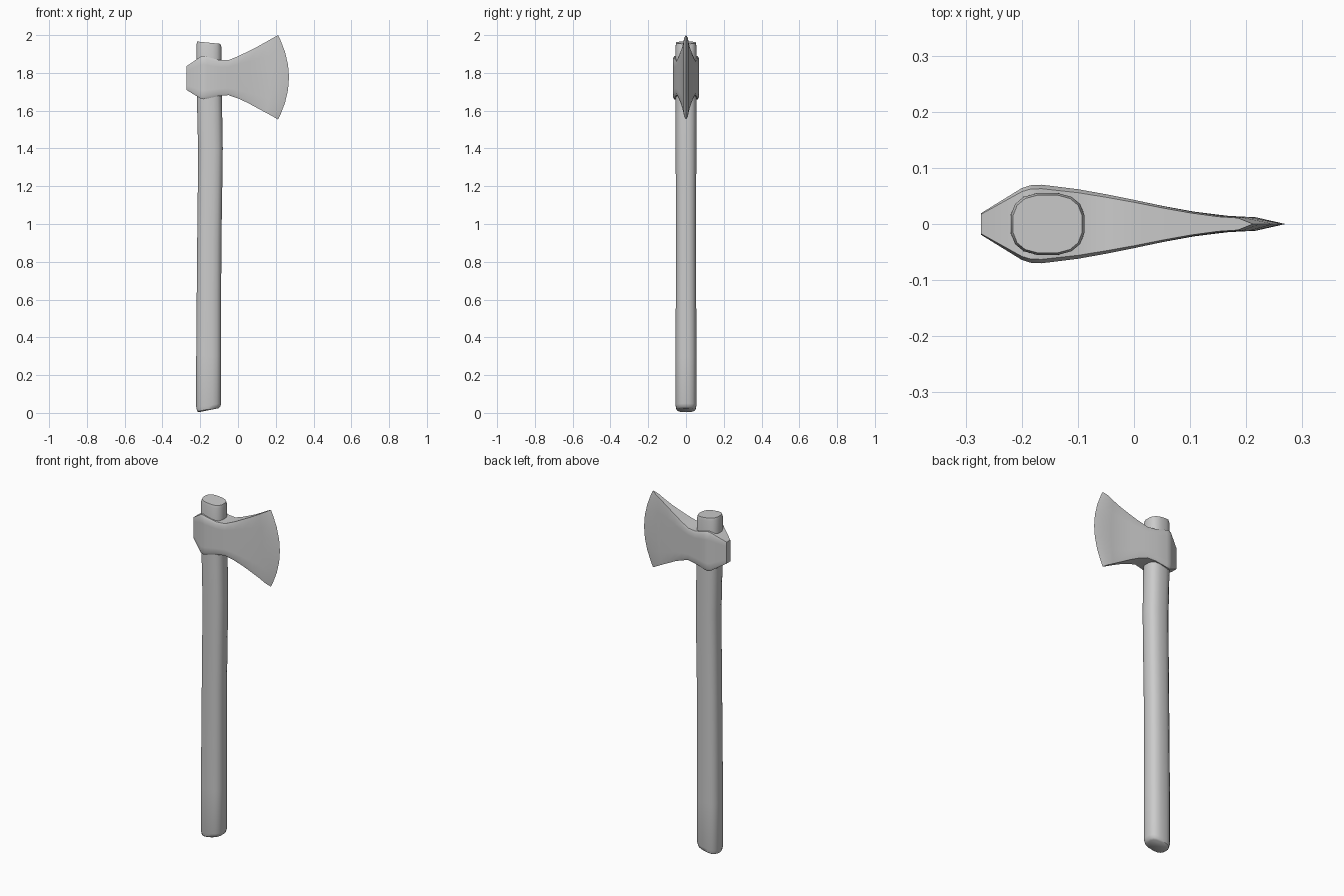
import bpy, bmesh, math

cube = bpy.data.objects.get("Cube")
if cube:
    bpy.data.objects.remove(cube, do_unlink=True)

GREY = (0.6, 0.6, 0.6, 1)
mat = bpy.data.materials.new("plain grey")
mat.use_nodes = True
mat.diffuse_color = GREY
mat.node_tree.nodes["Principled BSDF"].inputs["Base Color"].default_value = GREY


def loft(name, rings, angle):
    """Skin closed rings of equal length and cap both ends."""
    bm = bmesh.new()
    loops = [[bm.verts.new(p) for p in ring] for ring in rings]
    n = len(loops[0])
    for a, b in zip(loops, loops[1:]):
        for i in range(n):
            j = (i + 1) % n
            bm.faces.new((a[i], a[j], b[j], b[i]))
    bm.faces.new(loops[0][::-1])
    bm.faces.new(loops[-1])
    bmesh.ops.remove_doubles(bm, verts=bm.verts, dist=0.0002)
    bmesh.ops.recalc_face_normals(bm, faces=bm.faces)
    mesh = bpy.data.meshes.new(name)
    bm.to_mesh(mesh)
    bm.free()
    mesh.materials.append(mat)
    obj = bpy.data.objects.new(name, mesh)
    bpy.context.collection.objects.link(obj)
    bpy.ops.object.select_all(action='DESELECT')
    obj.select_set(True)
    bpy.context.view_layer.objects.active = obj
    bpy.ops.object.shade_smooth_by_angle(angle=math.radians(angle))
    return obj


def handle_ring(cx, z, scale, slant):
    """Rounded-square ring, tilted along x by slant."""
    ring = []
    for k in range(16):
        a = 2 * math.pi * (k + 0.5) / 16
        c, s = math.cos(a), math.sin(a)
        x = 0.067 * scale * math.copysign(abs(c) ** 0.75, c)
        y = 0.056 * scale * math.copysign(abs(s) ** 0.75, s)
        ring.append((cx + x, y, z + slant * x))
    return ring


# Handle: gently bent shaft with rounded, slanted ends
shaft = [(-0.155, 0.014, 0.78, 0.2), (-0.155, 0.02, 0.92, 0.2), (-0.155, 0.04, 1, 0.15),
         (-0.155, 0.3, 1, 0), (-0.154, 0.6, 0.98, 0), (-0.152, 0.9, 0.97, 0),
         (-0.148, 1.2, 0.98, 0), (-0.146, 1.4, 0.99, 0), (-0.15, 1.6, 1, 0),
         (-0.154, 1.8, 1, 0), (-0.154, 1.945, 0.99, -0.1), (-0.154, 1.96, 0.93, -0.1)]
loft("handle", [handle_ring(*s) for s in shaft], 40)


def head_ring(x, half, low, high, bulge):
    """Upright slab section whose middle bows forward by bulge."""
    steps = [-1, -0.88, -0.6, -0.3, 0, 0.3, 0.6, 0.88, 1]

    def point(t, side):
        y = side * half * (0.9 if abs(t) == 1 else 1)
        return (x + bulge * (1 - t * t), y, (low + high) / 2 + t * (high - low) / 2)
    return [point(t, -1) for t in steps] + [point(t, 1) for t in reversed(steps)]


# Axe head: poll, eye, cheeks, flaring blade and cutting edge
sections = [(-0.273, 0.019, 1.71, 1.835, 0), (-0.2, 0.064, 1.665, 1.885, 0),
            (-0.185, 0.069, 1.66, 1.89, 0), (-0.165, 0.07, 1.663, 1.885, 0),
            (-0.1, 0.062, 1.678, 1.868, 0), (-0.05, 0.053, 1.682, 1.868, 0),
            (0, 0.043, 1.665, 1.888, 0), (0.05, 0.032, 1.642, 1.912, 0.002),
            (0.1, 0.022, 1.615, 1.937, 0.007), (0.15, 0.0145, 1.588, 1.965, 0.018),
            (0.185, 0.012, 1.569, 1.985, 0.032), (0.212, 0, 1.553, 2.0, 0.058)]
loft("axe_head", [head_ring(*s) for s in sections], 35)
